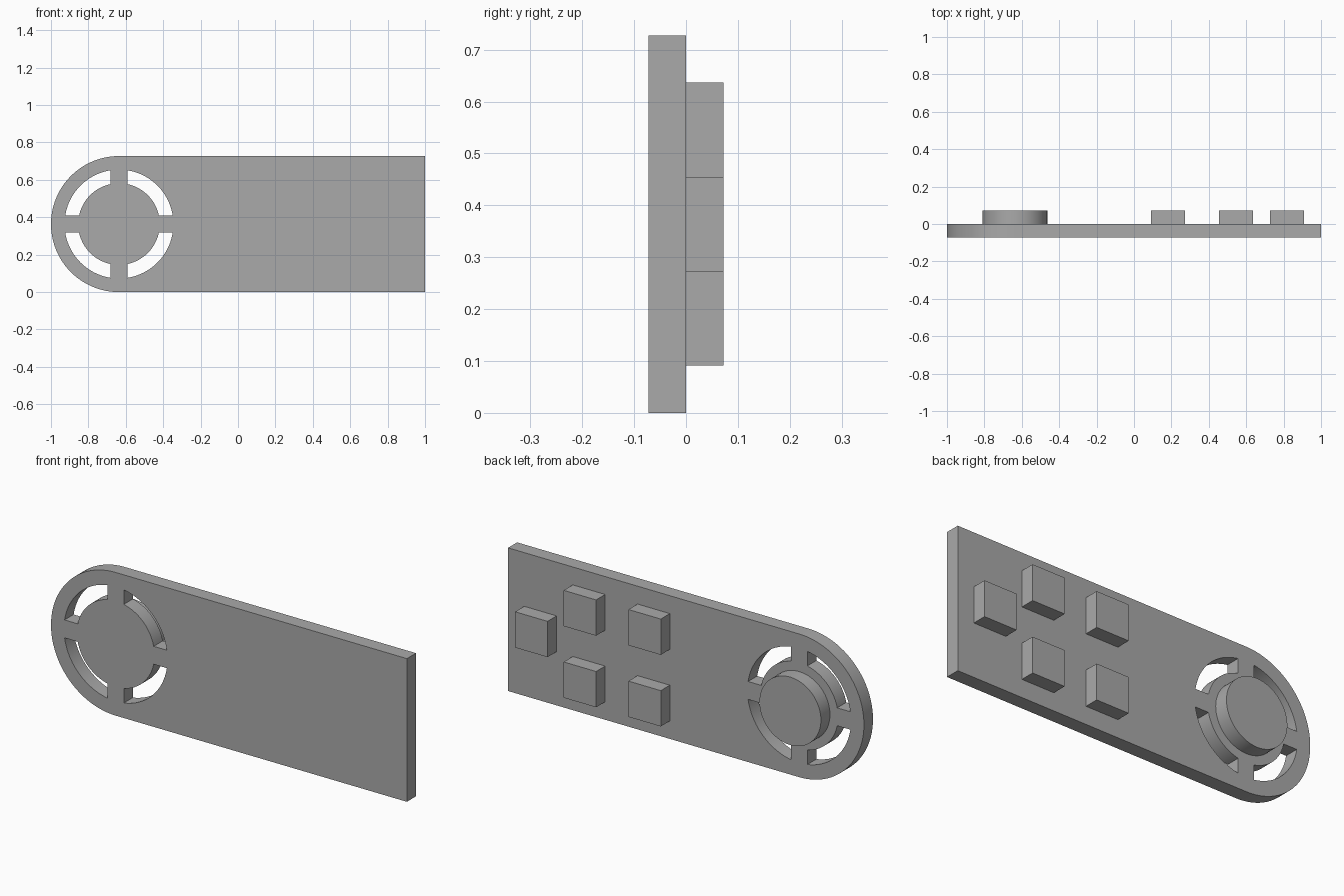
import bpy
import bmesh
from math import asin, cos, sin, pi

if "Cube" in bpy.data.objects:
    bpy.data.objects.remove(bpy.data.objects["Cube"], do_unlink=True)

U = 2 / 22                  # design unit
T = 0.8 * U                 # plate and button thickness
CX, CZ = -7 * U, 4 * U      # centre of the rounded end

grey = bpy.data.materials.new("plain grey")
grey.use_nodes = True
grey.diffuse_color = (0.4, 0.4, 0.4, 1)
grey.node_tree.nodes["Principled BSDF"].inputs["Base Color"].default_value = (0.4, 0.4, 0.4, 1)


def arc(radius, start, end, steps):
    return [(CX + radius * cos(start + (end - start) * i / steps),
             CZ + radius * sin(start + (end - start) * i / steps)) for i in range(steps + 1)]


def slot(quadrant, outer=3.2 * U, inner=2.4 * U, half_spoke=0.5 * U):
    """Quarter ring opening bounded by straight-sided spokes."""
    base = quadrant * pi / 2
    a, b = asin(half_spoke / outer), asin(half_spoke / inner)
    return (arc(outer, base + a, base + pi / 2 - a, 20)
            + arc(inner, base + pi / 2 - b, base + b, 20))


def extrude_outlines(name, outlines, y_mid):
    """Solid from closed xz outlines; nested outlines become holes."""
    curve = bpy.data.curves.new(name, "CURVE")
    curve.dimensions = "2D"
    curve.fill_mode = "BOTH"
    curve.extrude = T / 2
    for points in outlines:
        spline = curve.splines.new("POLY")
        spline.points.add(len(points) - 1)
        for p, (x, z) in zip(spline.points, points):
            p.co = (x, z, 0, 1)
        spline.use_cyclic_u = True
    obj = bpy.data.objects.new(name, curve)
    bpy.context.collection.objects.link(obj)
    obj.rotation_euler.x = pi / 2
    obj.location.y = y_mid
    bpy.ops.object.select_all(action="DESELECT")
    obj.select_set(True)
    bpy.context.view_layer.objects.active = obj
    bpy.ops.object.convert(target="MESH")
    obj = bpy.context.object
    obj.name = name
    # Weld caps to walls
    bm = bmesh.new()
    bm.from_mesh(obj.data)
    bmesh.ops.remove_doubles(bm, verts=bm.verts, dist=0.0001)
    bmesh.ops.recalc_face_normals(bm, faces=bm.faces)
    bm.to_mesh(obj.data)
    bm.free()
    obj.data.materials.clear()
    obj.data.materials.append(grey)
    bpy.ops.object.shade_smooth_by_angle(angle=pi / 6)


# Plate with a rounded end and four ring slots
outline = arc(4 * U, pi / 2, 3 * pi / 2, 48) + [(1, 0), (1, 8 * U)]
extrude_outlines("plate", [outline] + [slot(q) for q in range(4)], -T / 2)

# Round button on the hub
extrude_outlines("round_button", [arc(1.9 * U, 0, 2 * pi, 64)[:-1]], T / 2)

# Square buttons
for i, (x, z) in enumerate([(2, 2), (2, 6), (6, 2), (6, 6), (9, 4)]):
    bpy.ops.mesh.primitive_cube_add(size=1, location=(x * U, T / 2, z * U))
    button = bpy.context.object
    button.name = f"square_button_{i + 1}"
    button.scale = (2 * U, T, 2 * U)
    button.data.materials.append(grey)
